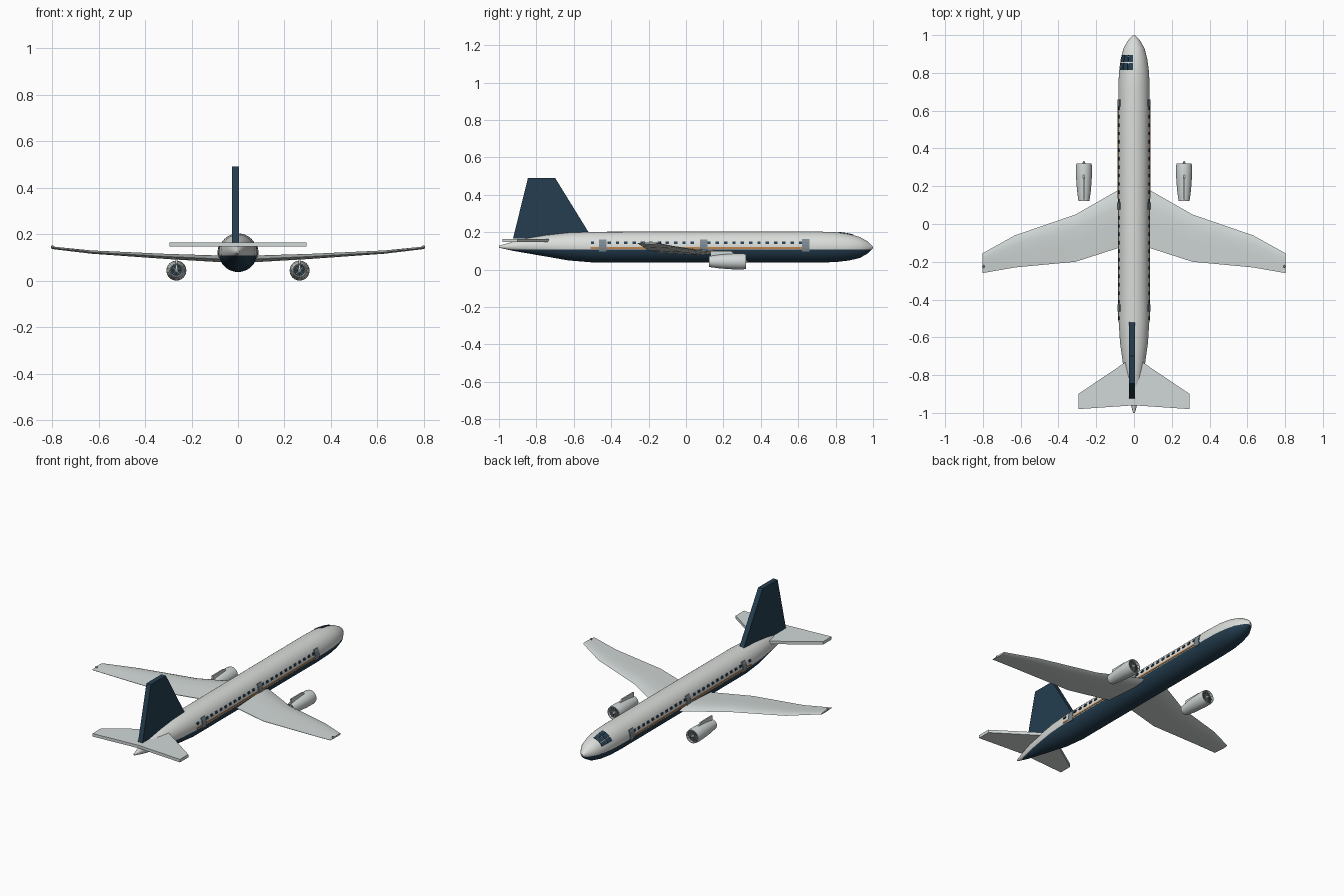
import bpy, bmesh, math
from mathutils import Matrix, Vector

if "Cube" in bpy.data.objects:
    bpy.data.objects.remove(bpy.data.objects["Cube"], do_unlink=True)


def material(name, *rgb):
    m = bpy.data.materials.new(name)
    m.use_nodes = True
    m.diffuse_color = (*rgb, 1)
    m.node_tree.nodes["Principled BSDF"].inputs["Base Color"].default_value = (*rgb, 1)
    return m


WHITE = material("body_white", 0.70, 0.72, 0.70)
GREY = material("wing_grey", 0.64, 0.69, 0.68)
NAVY = material("navy", 0.018, 0.048, 0.08)
DOOR = material("door_grey", 0.2, 0.25, 0.28)
ORANGE = material("stripe_orange", 0.55, 0.25, 0.08)
STEEL = material("blade_steel", 0.22, 0.24, 0.24)


def finish(name, bm, mats, mirror=False, solid=0, smooth=True):
    bmesh.ops.recalc_face_normals(bm, faces=bm.faces)
    me = bpy.data.meshes.new(name)
    bm.to_mesh(me)
    bm.free()
    for m in mats:
        me.materials.append(m)
    ob = bpy.data.objects.new(name, me)
    bpy.context.collection.objects.link(ob)
    if solid:
        mod = ob.modifiers.new("thickness", "SOLIDIFY")
        mod.thickness, mod.offset = solid, 0
    if mirror:
        ob.modifiers.new("mirror", "MIRROR")
    if smooth:
        bpy.ops.object.select_all(action="DESELECT")
        ob.select_set(True)
        bpy.context.view_layer.objects.active = ob
        bpy.ops.object.shade_smooth_by_angle(angle=math.radians(35))
    return ob


def loft(bm, rings):
    """Skin a list of point rings and cap both ends."""
    rows = [[bm.verts.new(p) for p in ring] for ring in rings]
    n = len(rows[0])
    for a, b in zip(rows, rows[1:]):
        for i in range(n):
            j = (i + 1) % n
            bm.faces.new((a[i], a[j], b[j], b[i]))
    return bm.faces.new(rows[0]), bm.faces.new(rows[-1])


def circle(x, y, z, r, n=32):
    return [(x + r * math.sin(math.tau * i / n), y, z + r * math.cos(math.tau * i / n))
            for i in range(n)]


def slab(name, outline, thickness, mat, mirror=False):
    """Flat plate: extrude an outline along the thickness vector."""
    bm = bmesh.new()
    t = Vector(thickness)
    loft(bm, [[Vector(p) for p in outline], [Vector(p) + t for p in outline]])
    return finish(name, bm, [mat], mirror, smooth=False)


# Fuselage: y, radius, centre height
BODY = [(-1, .005, .122), (-.93, .023, .124), (-.85, .040, .127), (-.75, .057, .127),
        (-.63, .074, .123), (-.5, .082, .12), (.7, .083, .12), (.8, .08, .12),
        (.87, .071, .119), (.93, .056, .118), (.975, .030, .118), (1, .004, .118)]
bm = bmesh.new()
loft(bm, [circle(0, y, z, r, 40) for y, r, z in BODY])
bmesh.ops.bisect_plane(bm, geom=bm.verts[:] + bm.edges[:] + bm.faces[:],
                       plane_co=(0, 0, .107), plane_no=(0, 0, 1))
for f in bm.faces:
    f.material_index = int(f.calc_center_median().z < .107)
finish("fuselage", bm, [WHITE, NAVY])


def skin(y, angle, off=.001):
    """Point on the fuselage; the angle is measured from the top towards +x."""
    for (y0, r0, z0), (y1, r1, z1) in zip(BODY, BODY[1:]):
        if y0 <= y <= y1:
            t = (y - y0) / (y1 - y0)
            r, z = r0 + (r1 - r0) * t + off, z0 + (z1 - z0) * t
            return r * math.sin(angle), y, z + r * math.cos(angle)


def patch(bm, y0, y1, a0, a1, steps=4):
    rows = [[bm.verts.new(skin(y, a0 + (a1 - a0) * i / steps)) for i in range(steps + 1)]
            for y in (y0, (y0 + y1) / 2, y1)]
    for a, b in zip(rows, rows[1:]):
        for i in range(steps):
            bm.faces.new((a[i], a[i + 1], b[i + 1], b[i]))


def angle_at(z):
    return math.acos((z - .12) / .083)


# Side trim: stripe, doors and cabin windows
DOORS = (-.445, .095, .64)
bm = bmesh.new()
patch(bm, -.51, .63, angle_at(.12), angle_at(.111))
finish("side_stripe", bm, [ORANGE], True, .005, False)

bm = bmesh.new()
for y in DOORS:
    patch(bm, y - .019, y + .019, angle_at(.16), angle_at(.098))
finish("doors", bm, [DOOR], True, .008, False)

bm = bmesh.new()
for i in range(27):
    y = -.5 + i * .0445
    if min(abs(y - d) for d in DOORS) > .025:
        patch(bm, y - .009, y + .009, angle_at(.149), angle_at(.136), 2)
finish("cabin_windows", bm, [NAVY], True, .007, False)

# Cockpit panes on one side of the nose
bm = bmesh.new()
for y0, y1 in ((.815, .852), (.858, .895)):
    for a in (4, 25, 46):
        patch(bm, y0, y1, -math.radians(a), -math.radians(a + 19))
finish("cockpit_windows", bm, [NAVY], False, .006, False)

# Wings: x, leading y, trailing y, height, thickness
STATIONS = [(.03, .21, -.11, .09, .03), (.31, .05, -.2, .103, .022),
            (.63, -.06, -.23, .122, .014), (.802, -.155, -.26, .141, .011)]
FOIL = [(0, 0), (.08, .35), (.3, .55), (.6, .35), (1, .06),
        (1, -.06), (.6, -.3), (.3, -.45), (.08, -.3)]
bm = bmesh.new()
loft(bm, [[(x, le + (te - le) * u, z + t * v) for u, v in FOIL]
          for x, le, te, z, t in STATIONS])
finish("wings", bm, [GREY], True)

# Wing tip lights
bm = bmesh.new()
bmesh.ops.create_uvsphere(bm, u_segments=10, v_segments=6, radius=.007,
                          matrix=Matrix.Translation((.798, -.225, .144)))
finish("wing_tip_lights", bm, [STEEL], True)

# Tail surfaces
slab("tailplane", [(0, -.70, .146), (.05, -.735, .146), (.295, -.90, .146),
                   (.295, -.98, .146), (0, -.96, .146)], (0, 0, .018), GREY, True)
slab("tail_fin", [(-.026, -.925, .165), (-.026, -.845, .49), (-.026, -.70, .49),
                  (-.026, -.515, .19), (-.026, -.6, .165)], (.03, 0, 0), NAVY)

# Engines: nacelle with recessed dark discs at both ends
EX, EZ = .265, .043
NACELLE = [(.14, .022), (.122, .026), (.122, .029), (.18, .037), (.25, .042),
           (.30, .043), (.32, .040), (.32, .036), (.305, .035)]
bm = bmesh.new()
for cap in loft(bm, [circle(EX, y, EZ, r, 24) for y, r in NACELLE]):
    cap.material_index = 1
finish("engine_nacelles", bm, [GREY, NAVY], True)

bm = bmesh.new()
for y, length, count in ((.308, .035, 12), (.135, .022, 8)):
    for i in range(count):
        bmesh.ops.create_cube(bm, size=1, matrix=Matrix.Translation((EX, y, EZ))
                              @ Matrix.Rotation(math.tau * i / count, 4, "Y")
                              @ Matrix.Translation((0, 0, length / 2))
                              @ Matrix.Diagonal((.005, .006, length, 1)))
finish("fan_blades", bm, [STEEL], True, smooth=False)

bm = bmesh.new()
loft(bm, [circle(EX, y, EZ, r, 16) for y, r in ((.304, .012), (.32, .009), (.334, .002))])
finish("spinners", bm, [STEEL], True)

# Engine pylons
slab("engine_pylons", [(EX - .004, .13, .05), (EX - .004, .13, .1),
                       (EX - .004, .24, .1), (EX - .004, .265, .08)], (.008, 0, 0), GREY, True)
